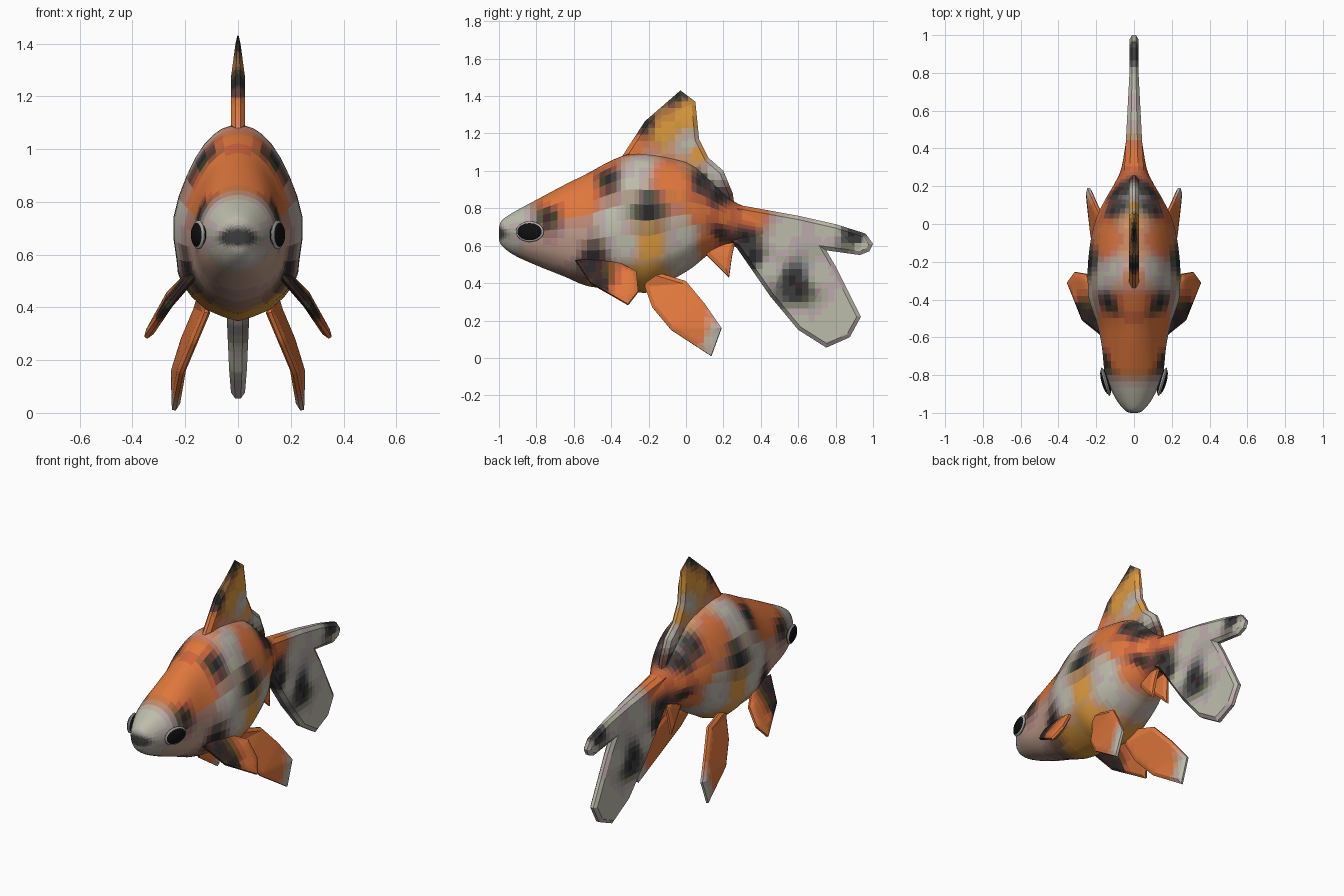
import bpy, bmesh, math
from mathutils import Vector

if "Cube" in bpy.data.objects:
    bpy.data.objects.remove(bpy.data.objects["Cube"])

COL = {"white": (0.50, 0.47, 0.41), "orange": (0.72, 0.16, 0.035), "amber": (0.70, 0.30, 0.04),
       "black": (0.03, 0.03, 0.03), "pink": (0.48, 0.30, 0.25)}

# Colour patches: (y, z) seeds blended over the surface
PATCHES = {
    "white": [(-.96, .72), (-.9, .77), (-.98, .6), (-.25, 1.04), (-.28, .95), (-.4, .73), (-.32, .6), (0, .66),
              (-.03, .55), (.5, .62), (.45, .48), (.75, .2), (.72, .45), (.75, .69), (.85, .3), (.55, .7),
              (.02, 1.14), (.15, 1.0), (.95, .58), (.6, .2)],
    "orange": [(-.72, .85), (-.62, .8), (-.7, .92), (-.55, .95), (-.45, 1.05), (-.55, .85), (-.1, .97),
               (-.02, .92), (.13, .62), (.08, .78), (.2, .75), (.35, .76), (-.27, 1.12)],
    "amber": [(-.2, .6), (-.4, .38), (-.18, .42), (-.12, 1.22), (0, 1.3), (.06, 1.1)],
    "black": [(-1.0, .665), (-.73, .76), (-.42, .96), (-.2, .8), (-.5, .54), (.18, .67), (.17, .86),
              (.08, .94), (-.22, 1.26), (-.06, 1.41), (.32, .64), (.36, .54), (.6, .36), (.57, .42), (.9, .65)],
    "pink": [(-.8, .56), (-.65, .58), (-.6, .66)],
}
PECTORAL = {"orange": [(-.35, .36), (-.3, .42), (-.32, .3)], "black": [(-.5, .48), (-.45, .4)]}
PELVIC = {"orange": [(-.1, .35), (0, .3), (.05, .15)], "white": [(.17, .1)]}
ANAL = {"orange": [(.18, .5)]}


def material(rgb):
    q = [round(math.sqrt(c) * 14) / 14 for c in rgb]
    name = "paint_" + "_".join(str(round(c * 14)) for c in q)
    m = bpy.data.materials.get(name)
    if not m:
        m = bpy.data.materials.new(name)
        m.diffuse_color = (*[c * c for c in q], 1)
        m.use_nodes = True
        m.node_tree.nodes["Principled BSDF"].inputs["Base Color"].default_value = m.diffuse_color
    return m


def blend(y, z, seeds):
    total, acc = 0, Vector((0, 0, 0))
    for key, pts in seeds.items():
        for a, b in pts:
            w = 1 / (((y - a) ** 2 + (z - b) ** 2) ** 2 + 1e-7)
            total += w
            acc += w * Vector(COL[key])
    return acc / total


def finish(bm, name, seeds, angle=40):
    bmesh.ops.recalc_face_normals(bm, faces=bm.faces[:])
    me = bpy.data.meshes.new(name)
    slots = {}
    for f in bm.faces:
        c = f.calc_center_median()
        m = material(blend(c.y, c.z, seeds))
        if m.name not in slots:
            slots[m.name] = len(slots)
            me.materials.append(m)
        f.material_index = slots[m.name]
    bm.to_mesh(me)
    bm.free()
    ob = bpy.data.objects.new(name, me)
    bpy.context.collection.objects.link(ob)
    smooth(ob, angle)
    return ob


def smooth(ob, angle):
    bpy.ops.object.select_all(action='DESELECT')
    ob.select_set(True)
    bpy.context.view_layer.objects.active = ob
    bpy.ops.object.shade_smooth_by_angle(angle=math.radians(angle))


def spline(pts, n):
    """Catmull-Rom curve through tuples of any length."""
    p = [pts[0]] + list(pts) + [pts[-1]]
    out = []
    for i in range(1, len(p) - 2):
        for k in range(n):
            t = k / n
            out.append(tuple(0.5 * (2 * b + (c - a) * t + (2 * a - 5 * b + 4 * c - d) * t * t
                                    + (3 * b - a - 3 * c + d) * t ** 3)
                             for a, b, c, d in zip(p[i - 1], p[i], p[i + 1], p[i + 2])))
    return out + [tuple(pts[-1])]


def fin(name, pts, seeds, rim=0.007, bulge=0.01, inset=0.02, scale=None):
    """Thin plate with bevelled rim, cut finely enough to carry the patches."""
    bm = bmesh.new()
    pts = [Vector(p) for p in pts]
    n = Vector((0, 0, 0))
    for a, b in zip(pts, pts[1:] + pts[:1]):
        n += a.cross(b)
    n.normalize()
    a = [bm.verts.new(p + n * rim) for p in pts]
    b = [bm.verts.new(p - n * rim) for p in pts]
    caps = [bm.faces.new(a), bm.faces.new(b[::-1])]
    for i in range(len(pts)):
        j = (i + 1) % len(pts)
        bm.faces.new((a[j], a[i], b[i], b[j]))
    bm.normal_update()
    bmesh.ops.inset_individual(bm, faces=caps, thickness=inset, depth=bulge, use_even_offset=True)
    bmesh.ops.triangulate(bm, faces=bm.faces[:])
    for axis in (1, 2):
        lo, hi = min(p[axis] for p in pts), max(p[axis] for p in pts)
        no = Vector((0, 0, 0))
        no[axis] = 1
        for k in range(1, int((hi - lo) / 0.035) + 1):
            bmesh.ops.bisect_plane(bm, geom=bm.verts[:] + bm.edges[:] + bm.faces[:],
                                   plane_co=no * (lo + k * 0.035), plane_no=no, dist=1e-5)
    if scale:
        for v in bm.verts:
            v.co.x *= scale(v.co)
    return finish(bm, name, seeds, 25)


# Body: lofted from (y, bottom, top, half width, head-to-body blend)
stations = [(-1.0, .635, .695, .02, 0), (-.985, .6, .735, .05, 0), (-.92, .55, .78, .1, 0),
            (-.8, .495, .845, .152, 0), (-.65, .435, .925, .17, .3), (-.53, .385, .985, .195, .8),
            (-.4, .37, 1.055, .238, 1), (-.3, .36, 1.09, .245, 1), (-.2, .35, 1.09, .243, 1),
            (-.08, .415, 1.07, .228, 1), (.03, .48, 1.035, .2, .8), (.13, .56, .95, .152, .4),
            (.22, .6, .865, .1, 0), (.3, .605, .815, .066, 0), (.45, .6, .775, .04, 0), (.6, .63, .74, .01, 0)]
head_section = [(0, 0), (.45, .04), (.8, .18), (.95, .33), (1, .52), (.88, .74), (.62, .9), (.3, .975), (0, 1)]
body_section = [(0, 0), (.5, .06), (.87, .19), (.95, .31), (1, .52), (.79, .74), (.52, .9), (.24, .98), (0, 1)]
head_half, body_half = spline(head_section, 2), spline(body_section, 2)
bm = bmesh.new()
rings = []
for y, zb, zt, w, t in spline(stations, 4):
    half = [((h[0] * (1 - t) + b[0] * t) * w, zb + (h[1] * (1 - t) + b[1] * t) * (zt - zb))
            for h, b in zip(head_half, body_half)]
    loop = half + [(-x, z) for x, z in half[-2:0:-1]]
    rings.append([bm.verts.new((x, y, z)) for x, z in loop])
for r, s in zip(rings, rings[1:]):
    for i in range(len(r)):
        j = (i + 1) % len(r)
        bm.faces.new((r[i], r[j], s[j], s[i]))
bm.faces.new(rings[0])
bm.faces.new(rings[-1])
finish(bm, "body", PATCHES, 60)

# Dorsal fin
dorsal = [(-.34, 1.08), (-.22, 1.265), (-.03, 1.43), (.05, 1.37), (.07, 1.17), (.12, 1.07), (.2, 1.0),
          (.25, .88), (.26, .81), (.15, .85), (0, .97), (-.2, 1.03)]
fin("dorsal_fin", [(0, y, z) for y, z in dorsal], PATCHES, .009, .018, .022,
    lambda c: min(1, max(.3, (1.47 - c.z) / .2)))

# Tail fin: thick at the root, thin at the lobes
tail = [(.2, .86), (.27, .82), (.6, .76), (.8, .715), (.96, .665), (1.0, .61), (.98, .57), (.93, .55),
        (.75, .575), (.8, .49), (.935, .22), (.875, .11), (.75, .055), (.6, .15), (.45, .33), (.27, .59), (.2, .63)]
fin("tail_fin", [(0, y, z) for y, z in tail], PATCHES, .01, .014, .02,
    lambda c: 1 + max(0, .8 - c.y) * 2.2)

# Paired fins and eyes
pectoral = [(.17, -.59, .52), (.27, -.51, .40), (.35, -.31, .285), (.31, -.255, .355), (.25, -.265, .46),
            (.18, -.4, .53)]
pelvic = [(.13, -.2, .47), (.15, 0, .41), (.2, .1, .29), (.24, .19, .16), (.243, .135, .01),
          (.215, -.08, .15), (.165, -.18, .27), (.12, -.22, .38)]
anal = [(.03, .09, .57), (.055, .23, .43), (.045, .245, .54), (.035, .26, .61), (.02, .15, .64)]
eye_black = material((.008, .008, .008))
eye_grey = material((.4, .4, .4))
for side, sx in (("left", 1), ("right", -1)):
    for part, pts, seeds in (("pectoral_fin", pectoral, PECTORAL), ("pelvic_fin", pelvic, PELVIC),
                             ("anal_fin", anal, ANAL)):
        fin(f"{side}_{part}", [(x * sx, y, z) for x, y, z in pts], seeds)
    for part, size, mat in (("eye_rim", (.014, .078, .055), eye_grey), ("eye", (.022, .072, .049), eye_black)):
        bpy.ops.mesh.primitive_uv_sphere_add(segments=24, ring_count=12, radius=1,
                                             location=(.15 * sx, -.835, .675), rotation=(0, 0, -.28 * sx))
        ob = bpy.context.object
        ob.name = f"{side}_{part}"
        ob.scale = size
        ob.data.materials.append(mat)
        smooth(ob, 60)
